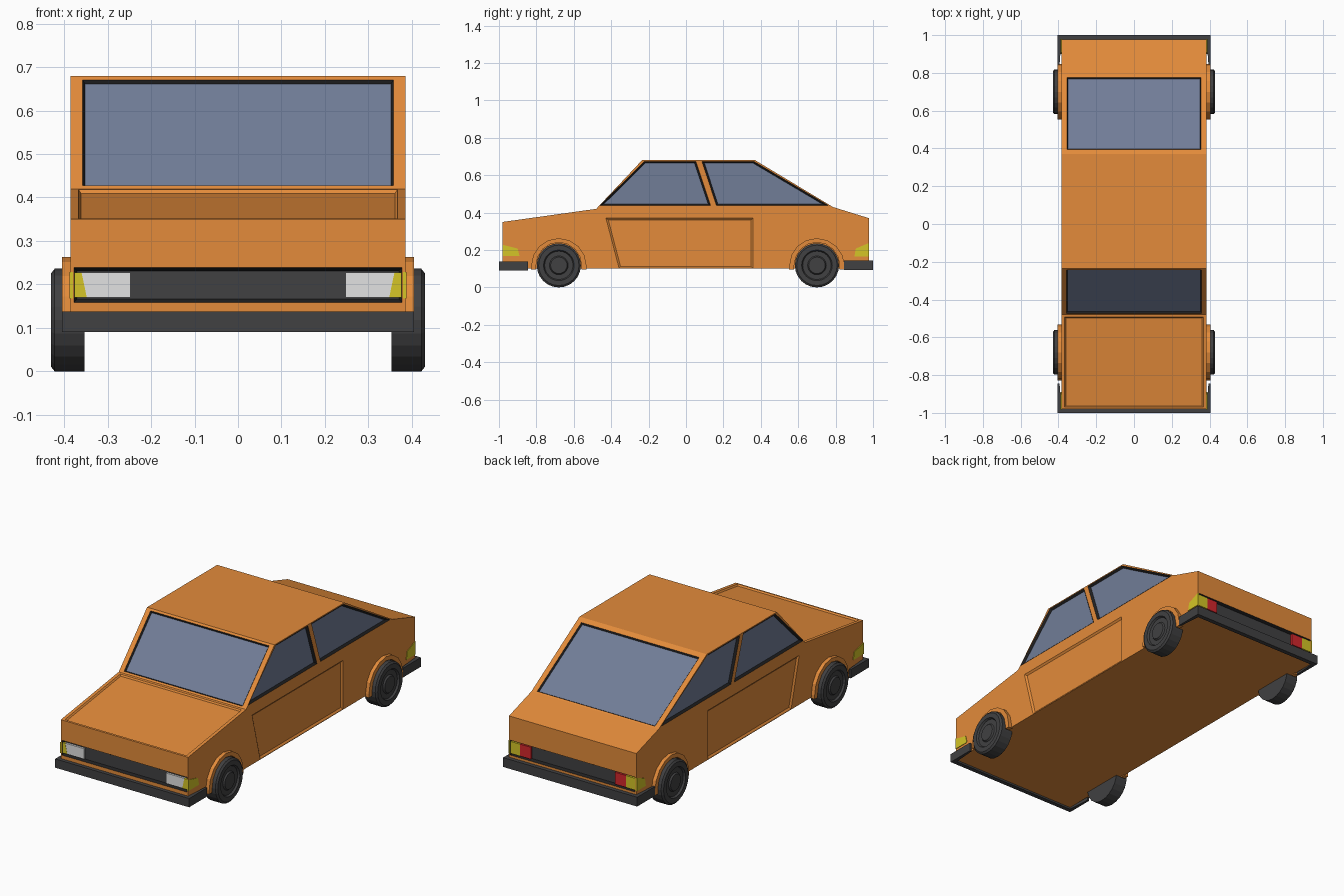
import bpy, bmesh, math
from mathutils import Vector

if "Cube" in bpy.data.objects:
    bpy.data.objects.remove(bpy.data.objects["Cube"])


def material(name, r, g, b):
    m = bpy.data.materials.new(name)
    m.diffuse_color = (r, g, b, 1)
    m.use_nodes = True
    m.node_tree.nodes["Principled BSDF"].inputs["Base Color"].default_value = m.diffuse_color
    return m


ORANGE = material("orange paint", 0.77, 0.26, 0.043)
GLASS = material("blue grey glass", 0.165, 0.205, 0.31)
BLACK = material("black seal", 0.014, 0.014, 0.015)
DARK = material("dark rubber", 0.052, 0.052, 0.054)
WHITE = material("headlight white", 0.76, 0.76, 0.76)
YELLOW = material("indicator yellow", 0.66, 0.56, 0.02)
RED = material("tail light red", 0.66, 0.02, 0.025)
BODY_MATS = [ORANGE, GLASS, BLACK, DARK]


def finish(name, bm, mats, mirror=False):
    bmesh.ops.recalc_face_normals(bm, faces=bm.faces[:])
    me = bpy.data.meshes.new(name)
    bm.to_mesh(me)
    bm.free()
    for m in mats:
        me.materials.append(m)
    ob = bpy.data.objects.new(name, me)
    bpy.context.collection.objects.link(ob)
    if mirror:
        ob.modifiers.new("mirror", 'MIRROR')
    return ob


def prism(name, pts, vec, mats, mirror=False):
    """Polygon of 3D points pushed along vec into a closed solid."""
    bm = bmesh.new()
    a = [bm.verts.new(p) for p in pts]
    b = [bm.verts.new(Vector(p) + Vector(vec)) for p in pts]
    bm.faces.new(a)
    bm.faces.new(b[::-1])
    for i in range(len(a)):
        j = (i + 1) % len(a)
        bm.faces.new((a[i], b[i], b[j], a[j]))
    return finish(name, bm, mats, mirror)


def recess(bm, pts, hint, inset, depth, floor, wall):
    """Add a tapered cutter that sinks a panel into the body."""
    f = bm.faces.new([bm.verts.new(p) for p in pts])
    f.normal_update()
    if f.normal.dot(Vector(hint)) < 0:
        f.normal_flip()
    n = f.normal.copy()
    ring = bmesh.ops.inset_region(bm, faces=[f], thickness=inset, depth=0,
                                  use_boundary=True, use_even_offset=True)["faces"]
    for r in ring:
        r.material_index = wall
    f.material_index = floor
    for v in f.verts:
        v.co -= n * depth
    rim = [e for e in bm.edges if len(e.link_faces) == 1]
    new = bmesh.ops.extrude_edge_only(bm, edges=rim)["geom"]
    for g in new:
        if isinstance(g, bmesh.types.BMVert):
            g.co += n * 0.02
        elif isinstance(g, bmesh.types.BMFace):
            g.material_index = wall
    edges = [g for g in new if isinstance(g, bmesh.types.BMEdge) and len(g.link_faces) == 1]
    bmesh.ops.contextual_create(bm, geom=edges)


def slope_quad(a, b, t0, t1, w):
    a, b = Vector((0, *a)), Vector((0, *b))
    p, q = a.lerp(b, t0), a.lerp(b, t1)
    x = Vector((w, 0, 0))
    return [p - x, p + x, q + x, q - x]


# Body shell from the side profile
W = 0.385
NOSE, COWL, ROOF_F = (-0.98, 0.35), (-0.48, 0.42), (-0.235, 0.68)
ROOF_R, DECK, TAIL = (0.37, 0.68), (0.785, 0.43), (0.978, 0.37)
profile = [(-0.98, 0.10), NOSE, COWL, ROOF_F, ROOF_R, DECK, TAIL, (0.978, 0.10)]
body = prism("car_body", [(-W, y, z) for y, z in profile], (2 * W, 0, 0), BODY_MATS)

# Sunken bonnet, windscreens, side windows, doors and light bands
cut = bmesh.new()
recess(cut, slope_quad(NOSE, COWL, 0.02, 0.975, 0.367), (0, 0, 1), 0.006, 0.008, 0, 0)
recess(cut, slope_quad(COWL, ROOF_F, 0.03, 0.965, 0.358), (0, -1, 1), 0.006, 0.008, 1, 2)
recess(cut, slope_quad(ROOF_R, DECK, 0.06, 0.98, 0.356), (0, 1, 1), 0.006, 0.008, 1, 2)
front_window = [(-0.462, 0.437), (-0.222, 0.674), (0.053, 0.674), (0.132, 0.437)]
rear_window = [(0.085, 0.674), (0.362, 0.674), (0.763, 0.437), (0.163, 0.437)]
door = [(-0.428, 0.37), (0.358, 0.37), (0.358, 0.103), (-0.358, 0.103)]
for s in (-1, 1):
    for poly in (front_window, rear_window):
        recess(cut, [(s * W, y, z) for y, z in poly], (s, 0, 0), 0.01, 0.01, 1, 2)
    recess(cut, [(s * W, y, z) for y, z in door], (s, 0, 0), 0.01, 0.008, 0, 0)
for y, d in ((-0.98, -1), (0.978, 1)):
    recess(cut, [(-0.378, y, 0.158), (0.378, y, 0.158), (0.378, y, 0.239), (-0.378, y, 0.239)],
           (0, d, 0), 0.008, 0.014, 3, 2)
cutter = finish("panel_cutter", cut, BODY_MATS)
cutter.hide_render = True
cutter.hide_viewport = False
cutter.display_type = 'WIRE'
mod = body.modifiers.new("panels", 'BOOLEAN')
mod.operation = 'DIFFERENCE'
mod.solver = 'EXACT'
mod.object = cutter

# Front lights
prism("headlight", [(0.248, -0.977, 0.17), (0.348, -0.977, 0.17), (0.36, -0.977, 0.227), (0.248, -0.977, 0.227)],
      (0, 0.02, 0), [WHITE], True)
prism("front_indicator_face", [(0.348, -0.978, 0.17), (0.384, -0.978, 0.17), (0.384, -0.978, 0.227), (0.36, -0.978, 0.227)],
      (0, 0.02, 0), [YELLOW], True)
prism("front_indicator_side", [(0.38, -0.981, 0.167), (0.38, -0.89, 0.167), (0.38, -0.90, 0.208), (0.38, -0.981, 0.228)],
      (0.008, 0, 0), [YELLOW], True)

# Rear lights
prism("tail_light", [(0.255, 0.976, 0.167), (0.32, 0.976, 0.167), (0.32, 0.976, 0.232), (0.255, 0.976, 0.232)],
      (0, -0.02, 0), [RED], True)
prism("rear_indicator_face", [(0.32, 0.977, 0.167), (0.384, 0.977, 0.167), (0.384, 0.977, 0.232), (0.32, 0.977, 0.232)],
      (0, -0.02, 0), [YELLOW], True)
prism("rear_indicator_side", [(0.38, 0.979, 0.165), (0.38, 0.90, 0.165), (0.38, 0.908, 0.208), (0.38, 0.979, 0.238)],
      (0.008, 0, 0), [YELLOW], True)

# Wrap-around bumpers
for name, s, z0, z1 in (("front_bumper", -1, 0.09, 0.138), ("rear_bumper", 1, 0.094, 0.145)):
    half = [(0.405, 0.845), (0.405, 1.0), (-0.405, 1.0), (-0.405, 0.845),
            (-0.394, 0.845), (-0.384, 0.976), (0.384, 0.976), (0.394, 0.845)]
    prism(name, [(x, s * y, z0) for x, y in half], (0, 0, z1 - z0), [DARK])

# Wheels and arch flares
tyre = [(0.353, 0), (0.353, 0.118), (0.422, 0.118), (0.43, 0.108), (0.43, 0.082),
        (0.42, 0.076), (0.42, 0.05), (0.428, 0.044), (0.428, 0)]
for name, yc in (("front", -0.68), ("rear", 0.70)):
    bm = bmesh.new()
    vs = [bm.verts.new((x, yc, 0.118 + r)) for x, r in tyre]
    es = [bm.edges.new(p) for p in zip(vs, vs[1:])]
    bmesh.ops.spin(bm, geom=vs + es, cent=(0, yc, 0.118), axis=(1, 0, 0),
                   angle=2 * math.pi, steps=24)
    bmesh.ops.remove_doubles(bm, verts=bm.verts[:], dist=0.0005)
    finish(name + "_wheel", bm, [DARK], True)

    outer, inner = [], []
    for i in range(9):
        a = math.pi * i / 8
        outer.append((yc + 0.148 * math.cos(a), 0.115 + 0.148 * math.sin(a)))
        inner.append((yc + 0.122 * math.cos(a), 0.115 + 0.126 * math.sin(a)))
    ring = [(yc + 0.148, 0.095)] + outer + [(yc - 0.148, 0.095), (yc - 0.122, 0.095)] \
        + inner[::-1] + [(yc + 0.122, 0.095)]
    prism(name + "_wheel_arch", [(0.38, y, z) for y, z in ring], (0.025, 0, 0), [ORANGE], True)
